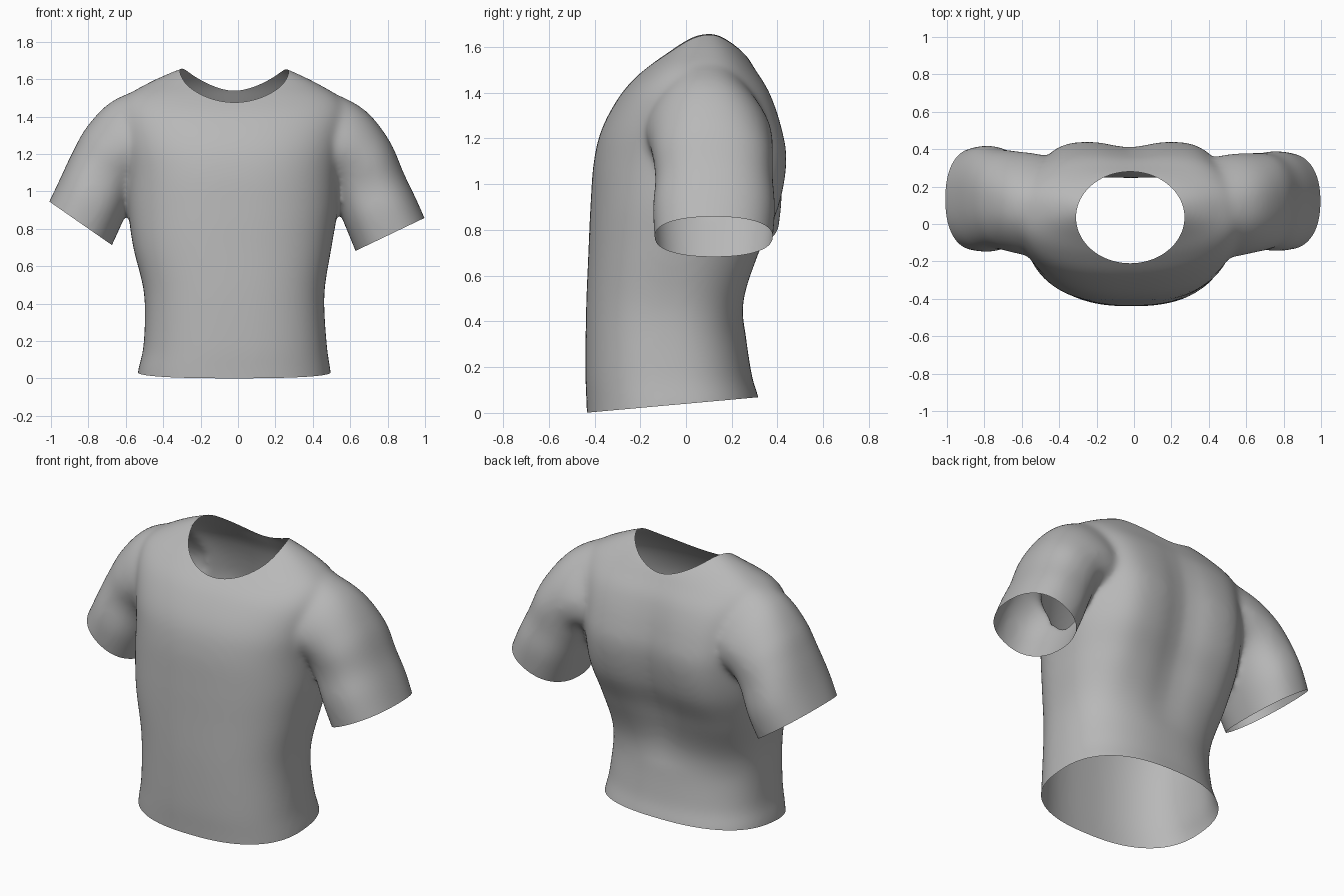
import bpy, bmesh, math
from mathutils import Vector
from mathutils.bvhtree import BVHTree

if "Cube" in bpy.data.objects:
    bpy.data.objects.remove(bpy.data.objects["Cube"])


def smooth_rows(rows, steps=6):
    """Catmull-Rom interpolation of section parameters."""
    out = []
    for i in range(len(rows) - 1):
        p = [rows[max(i - 1, 0)], rows[i], rows[i + 1], rows[min(i + 2, len(rows) - 1)]]
        for s in range(steps):
            t = s / steps
            out.append([0.5 * (2 * b + (c - a) * t + (2 * a - 5 * b + 4 * c - d) * t * t
                               + (3 * b - a - 3 * c + d) * t ** 3) for a, b, c, d in zip(*p)])
    return out + [list(rows[-1])]


def oval(n_pts, power):
    for k in range(n_pts):
        a = 2 * math.pi * k / n_pts
        c, s = math.cos(a), math.sin(a)
        yield (math.copysign(abs(c) ** (2 / power), c), math.copysign(abs(s) ** (2 / power), s))


def loft(bm, rings):
    loops = [[bm.verts.new(p) for p in r] for r in rings]
    n = len(loops[0])
    for a, b in zip(loops, loops[1:]):
        for k in range(n):
            bm.faces.new((a[k], a[(k + 1) % n], b[(k + 1) % n], b[k]))
    bm.faces.new(loops[0][::-1])
    bm.faces.new(loops[-1])


# Torso sections: z, centre x, half width, front y, back y
TORSO = [(-0.10, -0.02, 0.53, -0.43, 0.34), (0.04, -0.02, 0.515, -0.435, 0.325),
         (0.18, -0.015, 0.49, -0.44, 0.285), (0.45, -0.02, 0.482, -0.437, 0.26),
         (0.70, -0.03, 0.53, -0.427, 0.335), (0.90, -0.027, 0.56, -0.418, 0.42),
         (1.10, -0.025, 0.57, -0.403, 0.455), (1.25, -0.025, 0.59, -0.365, 0.43),
         (1.40, -0.025, 0.61, -0.28, 0.375), (1.50, -0.03, 0.575, -0.185, 0.31),
         (1.58, -0.03, 0.45, -0.09, 0.25), (1.65, -0.025, 0.30, -0.01, 0.18),
         (1.70, -0.02, 0.17, 0.05, 0.13)]

# Sleeve sections: outer x, z, inner x, z, front y, back y
LEFT = [(-1.06, 0.84, -0.72, 0.61, -0.13, 0.39), (-0.96, 1.05, -0.62, 0.83, -0.15, 0.42),
        (-0.885, 1.21, -0.55, 0.99, -0.135, 0.40), (-0.805, 1.35, -0.48, 1.05, -0.155, 0.39),
        (-0.67, 1.485, -0.35, 1.05, -0.18, 0.37), (-0.45, 1.575, -0.25, 1.05, -0.16, 0.31)]
RIGHT = [(1.04, 0.76, 0.67, 0.58, -0.13, 0.37), (0.955, 0.955, 0.575, 0.81, -0.145, 0.39),
         (0.89, 1.09, 0.51, 0.97, -0.135, 0.38), (0.805, 1.28, 0.46, 1.05, -0.155, 0.38),
         (0.66, 1.45, 0.34, 1.05, -0.18, 0.37), (0.42, 1.565, 0.22, 1.05, -0.16, 0.31)]

bm = bmesh.new()

# Torso volume, squarer at the back, with a broad spine groove
rings = []
for z, cx, rx, yf, yb in smooth_rows(TORSO):
    ring = []
    for c, s in oval(72, 2.45):
        x, y = rx * c, (yf + yb) / 2 + (yb - yf) / 2 * s
        if s > 0:
            fade = max(0, 1 - ((z - 0.95) / 0.6) ** 2)
            y -= 0.05 * fade * math.exp(-(x / 0.14) ** 2)
            y += 0.03 * fade * math.exp(-((abs(x) - 0.38) / 0.13) ** 2)
        ring.append((cx + x, y, z))
    rings.append(ring)
loft(bm, rings)

# Sleeve volumes
for rows in (LEFT, RIGHT):
    rings = []
    for ox, oz, ix, iz, yf, yb in smooth_rows(rows):
        ring = []
        for c, s in oval(40, 2.3):
            # the shoulder tapers toward its ridge
            taper = 1 - 0.25 * max(0, c) * min(1, max(0, (oz - 1.2) / 0.3))
            ring.append(((ox + ix) / 2 + (ox - ix) / 2 * c,
                         (yf + yb) / 2 + (yb - yf) / 2 * s * taper,
                         (oz + iz) / 2 + (oz - iz) / 2 * c))
        rings.append(ring)
    loft(bm, rings)

bmesh.ops.recalc_face_normals(bm, faces=bm.faces)
mesh = bpy.data.meshes.new("shirt")
bm.to_mesh(mesh)
bm.free()
shirt = bpy.data.objects.new("shirt", mesh)
bpy.context.collection.objects.link(shirt)
bpy.context.view_layer.objects.active = shirt
shirt.select_set(True)

# Dark grey cloth
cloth = bpy.data.materials.new("cloth")
cloth.diffuse_color = (0.48, 0.48, 0.48, 1)
cloth.use_nodes = True
cloth.node_tree.nodes["Principled BSDF"].inputs["Base Color"].default_value = cloth.diffuse_color
mesh.materials.append(cloth)

# Blend the volumes into one skin
rem = shirt.modifiers.new("blend", 'REMESH')
rem.mode = 'VOXEL'
rem.voxel_size = 0.014
smo = shirt.modifiers.new("soften", 'SMOOTH')
smo.factor = 0.5
smo.iterations = 28
for m in ("blend", "soften"):
    bpy.ops.object.modifier_apply(modifier=m)

bm = bmesh.new()
bm.from_mesh(shirt.data)


def cut(point, normal, keep_test):
    """Slice away everything past a plane, only where keep_test holds."""
    faces = [f for f in bm.faces if all(keep_test(v.co) for v in f.verts)]
    geom = set(faces)
    for f in faces:
        geom.update(f.verts)
        geom.update(f.edges)
    bmesh.ops.bisect_plane(bm, geom=list(geom), plane_co=point, plane_no=normal, dist=1e-5)
    p, n = Vector(point), Vector(normal)
    dead = [f for f in bm.faces if (f.calc_center_median() - p).dot(n) > 0
            and keep_test(f.calc_center_median())]
    bmesh.ops.delete(bm, geom=dead, context='FACES')


# Open hem and cuffs
cut((0, 0, 0.04), (0, 0.09, -1), lambda c: c.z < 0.3)
cut((-1.0, 0.12, 0.94), (-0.57, 0, -0.82), lambda c: c.x < -0.60 and c.z > 0.4)
cut((0.99, 0.12, 0.855), (0.43, 0, -0.90), lambda c: c.x > 0.57 and c.z > 0.4)

# Open neckline, with its rim snapped to an oval lying on the surface
NX, NY, RX, RY = -0.02, 0.035, 0.29, 0.245
skin = BVHTree.FromBMesh(bm)


def neck(c):
    return math.hypot((c.x - NX) / RX, (c.y - NY) / RY)


bmesh.ops.delete(bm, geom=[f for f in bm.faces if f.calc_center_median().z > 1.3
                           and neck(f.calc_center_median()) < 1], context='FACES')
for v in bm.verts:
    if v.is_boundary and v.co.z > 1.3:
        k = neck(v.co)
        x, y = NX + (v.co.x - NX) / k, NY + (v.co.y - NY) / k
        hit = skin.ray_cast(Vector((x, y, 2)), Vector((0, 0, -1)))[0]
        v.co = (x, y, hit.z if hit else v.co.z)

bm.to_mesh(shirt.data)
bm.free()
if not shirt.data.materials:
    shirt.data.materials.append(cloth)
bpy.ops.object.shade_smooth()
